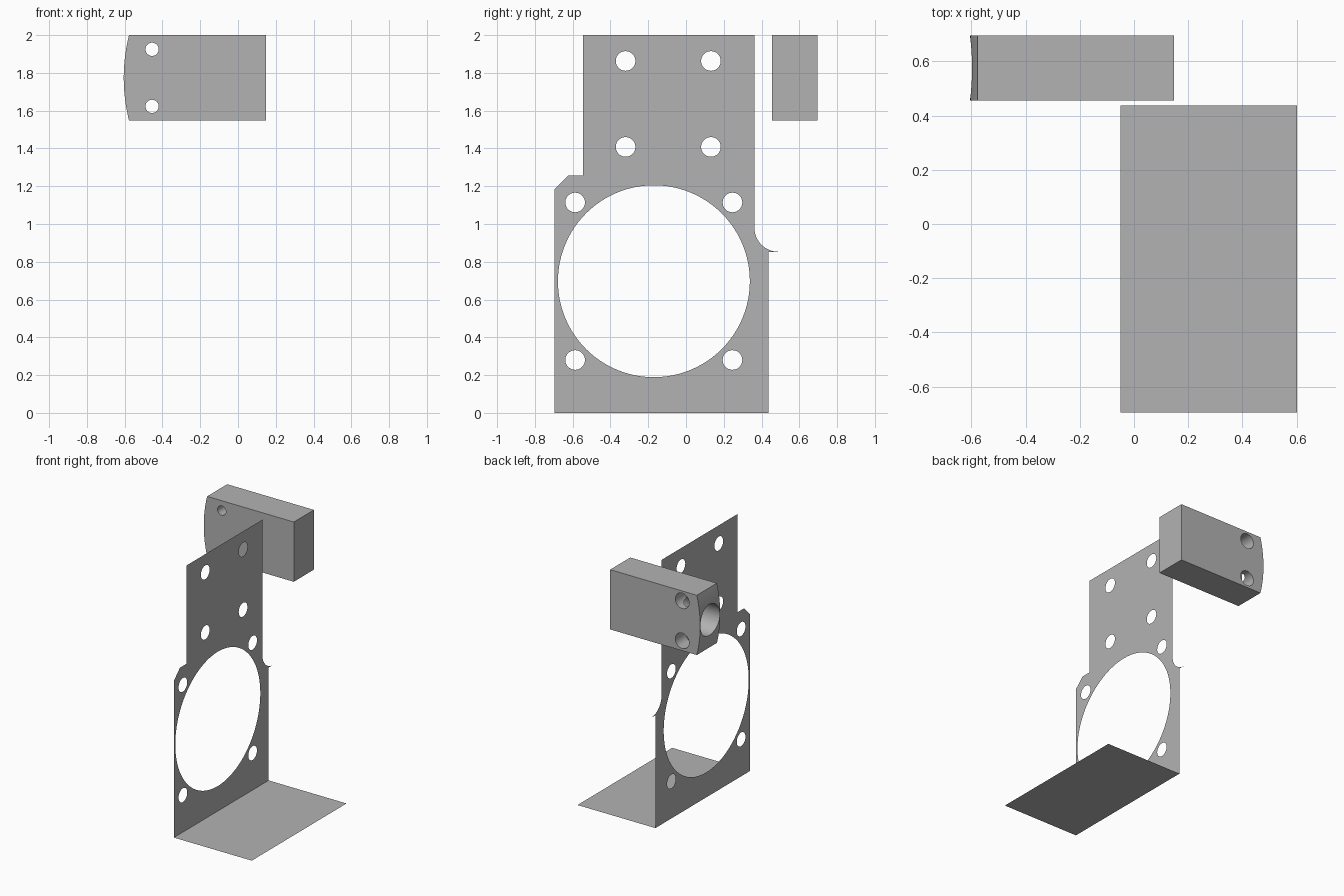
import bpy, bmesh, math
from mathutils import Matrix, Vector

default = bpy.data.objects.get("Cube")
if default:
    bpy.data.objects.remove(default, do_unlink=True)

grey = bpy.data.materials.new("plain grey")
grey.use_nodes = True
colour = (0.45, 0.45, 0.45, 1)
grey.diffuse_color = colour
grey.node_tree.nodes["Principled BSDF"].inputs["Base Color"].default_value = colour


def finish(bm, name):
    mesh = bpy.data.meshes.new(name)
    bm.to_mesh(mesh)
    bm.free()
    mesh.materials.append(grey)
    obj = bpy.data.objects.new(name, mesh)
    bpy.context.collection.objects.link(obj)
    return obj


def arc(cx, cy, r, start, end, steps):
    angles = [math.radians(start + (end - start) * i / steps) for i in range(steps + 1)]
    return [(cx + r * math.cos(a), cy + r * math.sin(a)) for a in angles]


def select_only(obj):
    bpy.ops.object.select_all(action='DESELECT')
    obj.select_set(True)
    bpy.context.view_layer.objects.active = obj


# Sheet metal bracket: upright plate with holes, and a flat foot
FOLD_X, FOOT_X = -0.05, 0.602
FRONT_Y, BACK_Y = -0.695, 0.437
outline = [(FRONT_Y, 0), (BACK_Y, 0), (BACK_Y, 0.853)]
outline += arc(0.49, 0.981, 0.128, 270, 180, 16)
outline += [(0.362, 2), (-0.545, 2), (-0.545, 1.257), (-0.622, 1.257), (FRONT_Y, 1.185)]
loops = [outline, arc(-0.17, 0.697, 0.508, 0, 360, 96)[:-1]]
for ys, zs in (((-0.587, 0.246), (0.28, 1.114)), ((-0.32, 0.132), (1.408, 1.863))):
    loops += [arc(y, z, 0.052, 0, 360, 32)[:-1] for y in ys for z in zs]

bm = bmesh.new()
edges = []
for loop in loops:
    verts = [bm.verts.new((FOLD_X, y, z)) for y, z in loop]
    edges += [bm.edges.new((verts[i - 1], verts[i])) for i in range(len(verts))]
bmesh.ops.triangle_fill(bm, edges=edges, use_beauty=True, normal=(-1, 0, 0))
finish(bm, "bracket_plate")

bm = bmesh.new()
bm.faces.new([bm.verts.new((x, y, 0)) for x, y in (
    (FOLD_X, FRONT_Y), (FOOT_X, FRONT_Y), (FOOT_X, BACK_Y), (FOLD_X, BACK_Y))])
finish(bm, "bracket_foot")

# Block with one rounded end
Y0, Y1, MID_Z, HALF = 0.455, 0.695, 1.774, 0.226
TIP_X, RADIUS = -0.605, 0.926
sweep = math.degrees(math.asin(HALF / RADIUS))
profile = arc(TIP_X + RADIUS, MID_Z, RADIUS, 180 - sweep, 180 + sweep, 24)
profile += [(0.148, MID_Z - HALF), (0.148, MID_Z + HALF)]
bm = bmesh.new()
face = bm.faces.new([bm.verts.new((x, Y0, z)) for x, z in profile])
extruded = bmesh.ops.extrude_face_region(bm, geom=[face])
bmesh.ops.translate(bm, vec=(0, Y1 - Y0, 0),
                    verts=[g for g in extruded["geom"] if isinstance(g, bmesh.types.BMVert)])
bmesh.ops.recalc_face_normals(bm, faces=bm.faces)
block = finish(bm, "clamp_block")


def drill(start, end, radius, segments):
    """Cut a round hole in the block from start to end."""
    start, end = Vector(start), Vector(end)
    axis = end - start
    turn = axis.to_track_quat('Z', 'Y').to_matrix().to_4x4()
    tool = bmesh.new()
    bmesh.ops.create_cone(tool, cap_ends=True, segments=segments, radius1=radius,
                          radius2=radius, depth=axis.length,
                          matrix=Matrix.Translation((start + end) / 2) @ turn)
    cutter = finish(tool, "hole_cutter")
    cutter.hide_render = True
    select_only(block)
    mod = block.modifiers.new("hole", 'BOOLEAN')
    mod.operation, mod.solver, mod.object = 'DIFFERENCE', 'EXACT', cutter
    bpy.ops.object.modifier_apply(modifier=mod.name)
    bpy.data.objects.remove(cutter, do_unlink=True)


# Deep bore in the rounded end, then two counterbored screw holes
mid_y = (Y0 + Y1) / 2
drill((-0.8, mid_y, MID_Z), (-0.1, mid_y, MID_Z), 0.117, 48)
for side in (-1, 1):
    z = MID_Z + side * 0.151
    drill((-0.455, Y0 - 0.1, z), (-0.455, Y1 + 0.1, z), 0.035, 32)
    drill((-0.455, Y1 - 0.12, z), (-0.455, Y1 + 0.1, z), 0.058, 32)

select_only(block)
bpy.ops.object.shade_smooth_by_angle(angle=math.radians(30))
